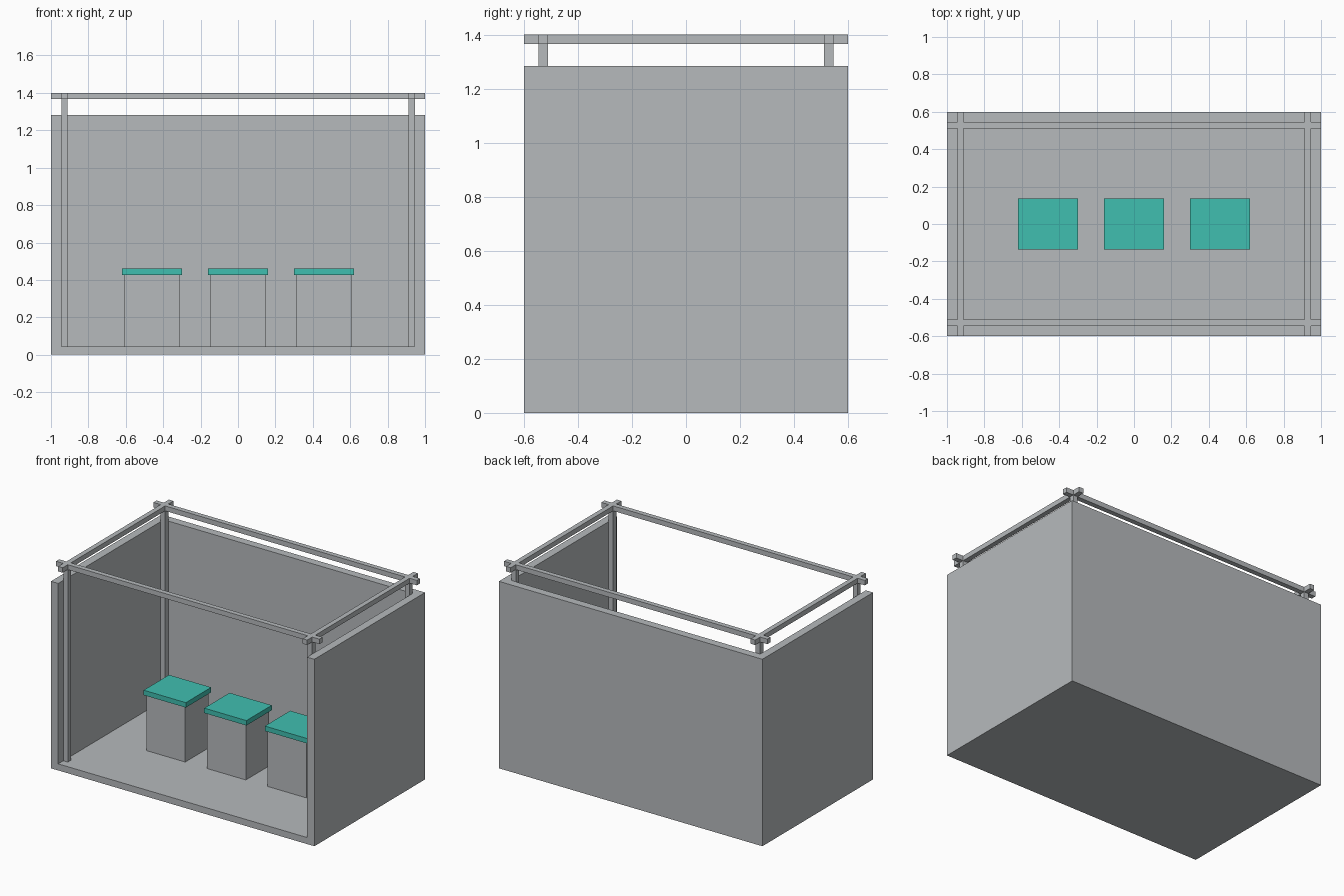
import bpy
import bmesh
from mathutils import Matrix

if "Cube" in bpy.data.objects:
    bpy.data.objects.remove(bpy.data.objects["Cube"])


def make_material(name, color):
    m = bpy.data.materials.new(name)
    m.diffuse_color = (*color, 1.0)
    m.use_nodes = True
    m.node_tree.nodes["Principled BSDF"].inputs["Base Color"].default_value = m.diffuse_color
    return m


GREY = make_material("light grey", (0.468, 0.491, 0.506))
TEAL = make_material("teal", (0.051, 0.521, 0.434))


def box(name, lo, hi, mat):
    """Box between two opposite corners."""
    size = [h - l for l, h in zip(lo, hi)]
    mid = [(h + l) / 2 for l, h in zip(lo, hi)]
    bm = bmesh.new()
    bmesh.ops.create_cube(bm, size=1.0, matrix=Matrix.Diagonal((*size, 1.0)))
    mesh = bpy.data.meshes.new(name)
    bm.to_mesh(mesh)
    bm.free()
    mesh.materials.append(mat)
    ob = bpy.data.objects.new(name, mesh)
    ob.location = mid
    bpy.context.collection.objects.link(ob)
    return ob


FLOOR, WALL_TOP, TOP = 0.045, 1.283, 1.4
IN_X, IN_Y = 0.945, 0.545      # inner wall faces
BAR = 0.034                    # thickness of the frame bars

# Booth shell: solid block hollowed out, open at the front and top
shell = box("booth_shell", (-1, -0.6, 0), (1, 0.6, WALL_TOP), GREY)
cutter = box("shell_cutter", (-IN_X, -1, FLOOR), (IN_X, IN_Y, 2), GREY)
cutter.hide_render = True
mod = shell.modifiers.new("hollow", 'BOOLEAN')
mod.operation = 'DIFFERENCE'
mod.solver = 'EXACT'
mod.object = cutter
bpy.context.view_layer.objects.active = shell
bpy.ops.object.modifier_apply(modifier=mod.name)
bpy.data.objects.remove(cutter)

# Corner posts and the crossing top rails
cx, cy = IN_X - BAR / 2, IN_Y - BAR / 2
h = BAR / 2
for sx, side in ((-1, "left"), (1, "right")):
    for sy, end in ((-1, "front"), (1, "back")):
        x, y = sx * cx, sy * cy
        box(f"{end}_{side}_post", (x - h, y - h, FLOOR), (x + h, y + h, TOP - BAR), GREY)
    box(f"{side}_rail", (sx * cx - h, -0.6, TOP - BAR), (sx * cx + h, 0.6, TOP), GREY)
for sy, end in ((-1, "front"), (1, "back")):
    box(f"{end}_rail", (-1, sy * cy - h, TOP - BAR), (1, sy * cy + h, TOP), GREY)

# Three display pedestals with teal tops
for i, x in enumerate((-0.46, 0.0, 0.46), 1):
    box(f"pedestal_{i}", (x - 0.147, -0.125, FLOOR), (x + 0.147, 0.125, 0.427), GREY)
    box(f"pedestal_top_{i}", (x - 0.16, -0.1375, 0.427), (x + 0.16, 0.1375, 0.461), TEAL)
